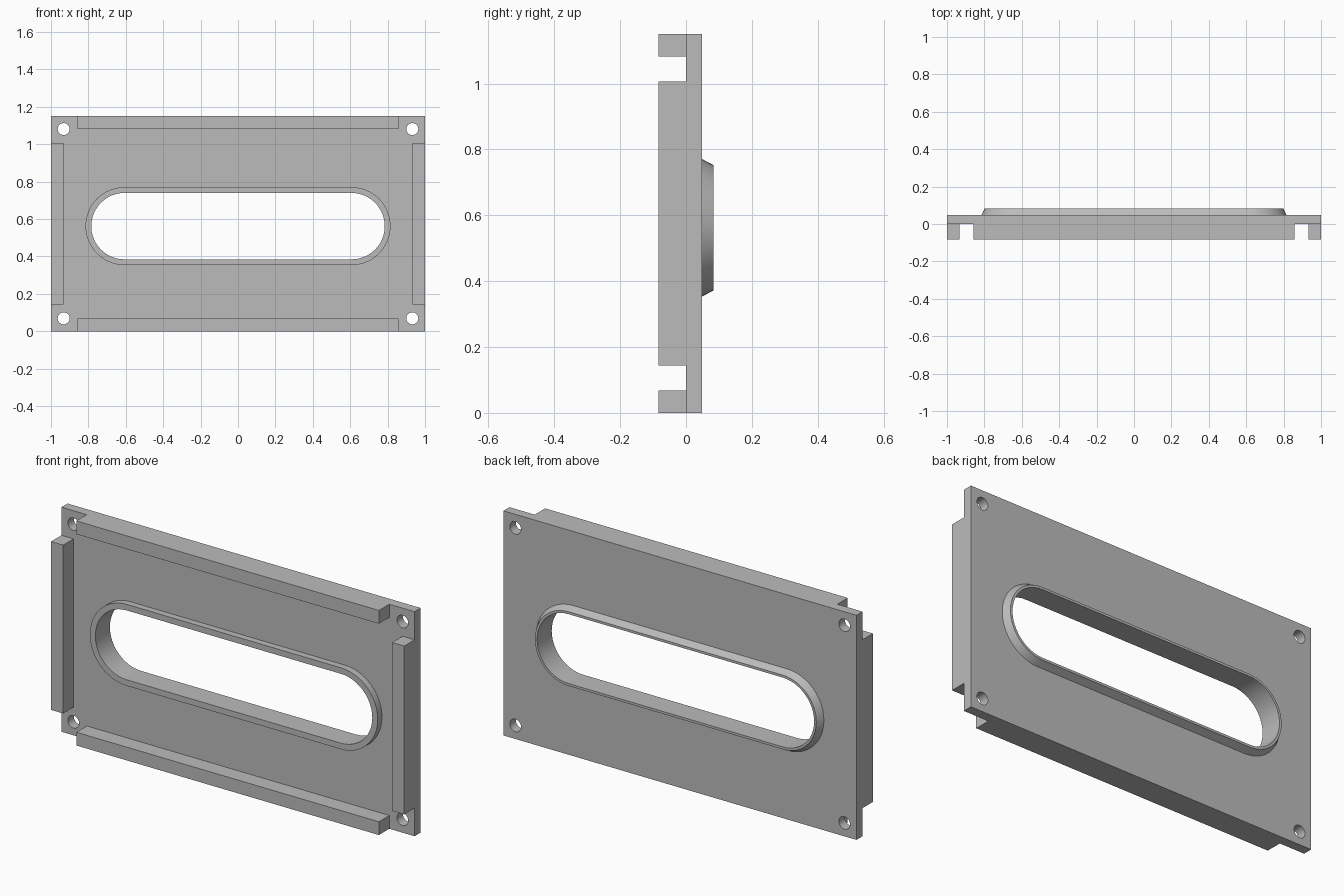
import bpy, bmesh, math

cube = bpy.data.objects.get("Cube")
if cube:
    bpy.data.objects.remove(cube, do_unlink=True)

grey = bpy.data.materials.new("plain grey")
grey.use_nodes = True
GREY = (0.5, 0.5, 0.5, 1)
grey.diffuse_color = GREY
grey.node_tree.nodes["Principled BSDF"].inputs["Base Color"].default_value = GREY

HEIGHT, FRONT, BACK = 1.15, -0.084, 0.049
SLOT_Z, SLOT_HALF, SLOT_R, HOLE_R = 0.562, 0.607, 0.2085, 0.1775


def finish(bm, name):
    bmesh.ops.recalc_face_normals(bm, faces=bm.faces)
    mesh = bpy.data.meshes.new(name)
    bm.to_mesh(mesh)
    bm.free()
    mesh.materials.append(grey)
    obj = bpy.data.objects.new(name, mesh)
    bpy.context.collection.objects.link(obj)
    bpy.context.view_layer.objects.active = obj
    bpy.ops.object.select_all(action='DESELECT')
    obj.select_set(True)
    bpy.ops.object.shade_smooth_by_angle(angle=math.radians(25))
    return obj


def circle(cx, cz, r, n=32):
    return [(cx + r * math.cos(2 * math.pi * i / n), cz + r * math.sin(2 * math.pi * i / n))
            for i in range(n)]


def stadium(r, n=24):
    pts = []
    for side in (1, -1):
        for i in range(n + 1):
            a = -math.pi / 2 + math.pi * i / n
            pts.append((side * (SLOT_HALF + r * math.cos(a)), SLOT_Z + side * r * math.sin(a)))
    return pts


def add_loop(bm, pts, y):
    return [bm.verts.new((x, y, z)) for x, z in pts]


def bridge(bm, a, b):
    for i in range(len(a)):
        j = (i + 1) % len(a)
        bm.faces.new((a[i], a[j], b[j], b[i]))


# Plate with four screw holes and the slot opening
outline = [(-1, 0), (1, 0), (1, HEIGHT), (-1, HEIGHT)]
screws = [circle(x, z, 0.032) for x in (-0.932, 0.932) for z in (0.069, HEIGHT - 0.069)]
bm = bmesh.new()
walls = []
for y in (0, BACK):
    loops = [add_loop(bm, p, y) for p in [outline, stadium(SLOT_R)] + screws]
    edges = [bm.edges.new((l[i - 1], l[i])) for l in loops for i in range(len(l))]
    bmesh.ops.triangle_fill(bm, edges=edges, use_beauty=True, normal=(0, 1, 0))
    walls.append(loops)
for k, (a, b) in enumerate(zip(*walls)):
    if k != 1:  # the rim lines the slot itself
        bridge(bm, a, b)
finish(bm, "plate")

# Raised rim around the slot, straight in front and tapered behind
bm = bmesh.new()
section = [(SLOT_R, 0), (SLOT_R, -0.034), (HOLE_R, -0.034),
           (HOLE_R, 0.084), (0.19, 0.084), (SLOT_R, BACK)]
rings = [add_loop(bm, stadium(r), y) for r, y in section]
for a, b in zip(rings, rings[1:]):
    bridge(bm, a, b)
finish(bm, "slot_rim")


# Edge rails on the front
def rail(name, x0, x1, z0, z1):
    bm = bmesh.new()
    bmesh.ops.create_cube(bm, size=1)
    bmesh.ops.scale(bm, vec=(x1 - x0, -FRONT, z1 - z0), verts=bm.verts)
    bmesh.ops.translate(bm, vec=((x0 + x1) / 2, FRONT / 2, (z0 + z1) / 2), verts=bm.verts)
    finish(bm, name)


WIDTH = 0.068
rail("bottom_rail", -0.857, 0.857, 0, WIDTH)
rail("top_rail", -0.857, 0.857, HEIGHT - WIDTH, HEIGHT)
rail("left_rail", 1 - WIDTH, 1, 0.144, HEIGHT - 0.144)
rail("right_rail", -1, WIDTH - 1, 0.144, HEIGHT - 0.144)
